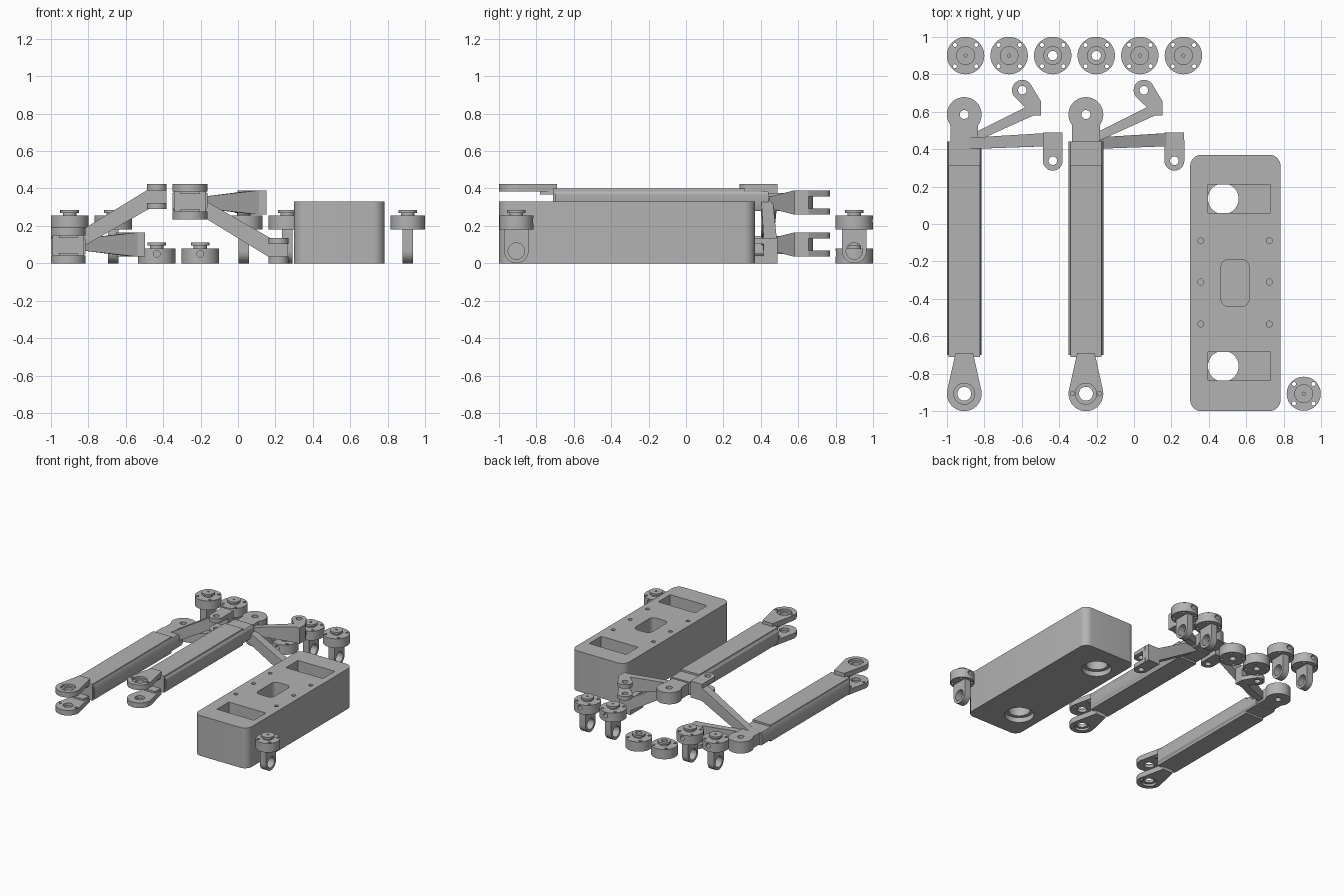
import bpy, bmesh
from math import cos, sin, pi, radians
from mathutils import Vector

if "Cube" in bpy.data.objects:
    bpy.data.objects.remove(bpy.data.objects["Cube"])

grey = bpy.data.materials.new("plain_grey")
grey.use_nodes = True
GREY = (0.45, 0.45, 0.45, 1)
grey.diffuse_color = GREY
grey.node_tree.nodes["Principled BSDF"].inputs["Base Color"].default_value = GREY


def circle(x, y, r, n=40):
    return [(x + r * cos(2 * pi * i / n), y + r * sin(2 * pi * i / n)) for i in range(n)]


def rect(x0, x1, y0, y1, r=0):
    if not r:
        return [(x0, y0), (x1, y0), (x1, y1), (x0, y1)]
    return [p for x in (x0 + r, x1 - r) for y in (y0 + r, y1 - r) for p in circle(x, y, r, 32)]


def slab(outline, z0, z1):
    """3D points of a vertical extrusion."""
    return [(x, y, z) for x, y in outline for z in (z0, z1)]


def rod(centre, axis, r, a, b):
    """Points of a horizontal cylinder reaching from a to b along its axis."""
    pts = []
    for u, v in circle(0, 0, r, 32):
        for t in (a, b):
            offset = Vector((t, u, v)) if axis == "x" else Vector((u, t, v))
            pts.append(tuple(Vector(centre) + offset))
    return pts


def hull(name, pts):
    bm = bmesh.new()
    for p in pts:
        bm.verts.new(p)
    res = bmesh.ops.convex_hull(bm, input=bm.verts[:])
    loose = {v for v in res["geom_interior"] + res["geom_unused"] if isinstance(v, bmesh.types.BMVert)}
    bmesh.ops.delete(bm, geom=list(loose), context="VERTS")
    bmesh.ops.dissolve_limit(bm, angle_limit=radians(0.5), verts=bm.verts[:], edges=bm.edges[:])
    bmesh.ops.recalc_face_normals(bm, faces=bm.faces[:])
    me = bpy.data.meshes.new(name)
    bm.to_mesh(me)
    bm.free()
    ob = bpy.data.objects.new(name, me)
    bpy.context.scene.collection.objects.link(ob)
    return ob


def part(name, pts, cuts=()):
    """Convex solid with convex cutouts."""
    ob = hull(name, pts)
    cutters = [hull("cutter", c) for c in cuts]
    for c in cutters:
        c.hide_render = True
        mod = ob.modifiers.new("cut", "BOOLEAN")
        mod.operation, mod.solver, mod.object = "DIFFERENCE", "EXACT", c
    if cutters:
        bpy.context.view_layer.update()
        ev = ob.evaluated_get(bpy.context.evaluated_depsgraph_get())
        me = bpy.data.meshes.new_from_object(ev)
        ob.modifiers.clear()
        ob.data = me
        for c in cutters:
            bpy.data.objects.remove(c)
    ob.data.materials.clear()
    ob.data.materials.append(grey)
    ob.data.shade_smooth()
    ob.data.set_sharp_from_angle(angle=radians(30))
    return ob


# Base block with two stepped pockets, a central pocket and screw holes
cuts = [slab(rect(0.465, 0.615, -0.44, -0.19, 0.04), 0.2, 0.4)]
for y in (0.135, -0.76):
    cuts.append(slab(rect(0.395, 0.73, y - 0.077, y + 0.077), 0.2, 0.4))
    cuts.append(slab(circle(0.477, y, 0.082), -0.1, 0.25))
    cuts.append(slab(circle(0.477, y, 0.11), -0.1, 0.04))
for x in (0.357, 0.723):
    cuts += [slab(circle(x, y, 0.016, 16), 0.25, 0.4) for y in (-0.09, -0.31, -0.535)]
part("base_block", slab(rect(0.3, 0.783, -1, 0.37, 0.06), 0, 0.33), cuts)


def arm(prefix, cx, flip):
    """Long arm with yoke, tongue and two side links; flip turns it upside down."""
    def add(name, pts, cuts=()):
        def place(ps):
            return [(x + cx, y, 0.425 - z if flip else z) for x, y, z in ps]
        part(prefix + name, place(pts), [place(c) for c in cuts])

    # Beam with bevelled sides and thicker middle
    section = [(s * x, z) for s in (-1, 1) for x, z in ((0.083, 0.04), (0.083, 0.145), (0.093, 0.055), (0.093, 0.125))]
    add("beam", [(x, y, z) for x, z in section for y in (-0.7, 0.44)])
    add("beam_cover", slab(rect(-0.083, 0.083, -0.71, 0.315), 0.025, 0.16))

    # Yoke plates with bearing seats
    yoke = circle(0, -0.907, 0.093) + rect(-0.047, 0.047, -0.75, -0.69)
    for name, z0, z1, seat in (("lower_yoke", 0, 0.042, (-0.1, 0.018)), ("upper_yoke", 0.148, 0.19, (0.172, 0.3))):
        cuts = [slab(circle(0, -0.907, 0.037), -0.1, 0.4), slab(circle(0, -0.907, 0.056), *seat)]
        if name == "lower_yoke":
            cuts += [slab(circle(x, -0.907, 0.011, 16), -0.1, 0.4) for x in (-0.072, 0.072)]
        add(name, slab(yoke, z0, z1), cuts)
    gusset = rect(-0.05, 0.05, -0.78, -0.69)
    add("lower_gusset", slab(gusset, 0.038, 0.056))
    add("upper_gusset", slab(gusset, 0.134, 0.152))

    # Rear tongue
    add("tongue_neck", slab(rect(-0.074, 0.074, 0.42, 0.56), 0.05, 0.145))
    add("tongue", slab(circle(0, 0.585, 0.093), 0.05, 0.145), [slab(circle(0, 0.585, 0.024, 24), 0, 0.3)])

    # Level link with its fork
    add("level_link", slab([(0.06, 0.44), (0.06, 0.49)], 0.07, 0.13)
        + slab([(0.34, 0.63), (0.37, 0.58)], 0.035, 0.165))
    add("level_elbow", slab([(0.33, 0.62), (0.36, 0.58), (0.41, 0.58), (0.41, 0.655), (0.36, 0.65)], 0.035, 0.165))
    eye = circle(0.31, 0.715, 0.055, 32)
    for name, z0, z1 in (("lower", 0.035, 0.068), ("upper", 0.132, 0.165)):
        add("level_fork_" + name, slab(eye + [(0.33, 0.62), (0.41, 0.655), (0.41, 0.6)], z0, z1),
            [slab(circle(0.31, 0.715, 0.023, 24), 0, 0.3)])

    # Sloping link with its fork
    add("sloping_link", [(0.01, 0.4, 0.05), (0.01, 0.46, 0.05), (0.01, 0.4, 0.14), (0.01, 0.46, 0.14)]
        + slab(rect(0.42, 0.43, 0.415, 0.485), 0.29, 0.39))
    add("sloping_elbow", slab(rect(0.42, 0.525, 0.415, 0.488), 0.29, 0.425))
    eye = circle(0.473, 0.338, 0.053, 32) + rect(0.42, 0.526, 0.338, 0.45)
    for name, z0, z1 in (("lower", 0.29, 0.322), ("upper", 0.39, 0.425)):
        add("sloping_fork_" + name, slab(eye, z0, z1), [slab(circle(0.473, 0.338, 0.023, 24), 0.2, 0.5)])


arm("left_end_", -0.907, False)
arm("middle_", -0.257, True)


def connector(prefix, x, y, r, eyed, side):
    """Round bolt flange with stepped boss, optionally carrying an eye below."""
    z0, z1 = (0.18, 0.255) if eyed else (0, 0.08)
    zc = (z0 + z1) / 2 + 0.01
    bore = slab(circle(x, y, 0.008 if eyed else 0.025, 20), 0.21 if eyed else -0.1, 0.5)
    d = r * 0.57
    cuts = [bore, rod((x, y, zc), "y", 0.018, side * (r - 0.04), side * (r + 0.05))]
    cuts += [slab(circle(x + i * d, y + j * d, 0.011, 16), -0.1, 0.5) for i in (-1, 1) for j in (-1, 1)]
    part(prefix + "flange", slab(circle(x, y, r, 48), z0, z1), cuts)
    part(prefix + "boss_neck", slab(circle(x, y, 0.036), z1 - 0.005, z1 + 0.016), [bore])
    part(prefix + "boss_cap", slab(circle(x, y, 0.05), z1 + 0.014, z1 + 0.03), [bore])
    if eyed:
        part(prefix + "eye", rod((x, y, 0.065), "x", 0.065, -0.028, 0.028)
             + slab(rect(x - 0.028, x + 0.028, y - 0.065, y + 0.065), 0.17, 0.185),
             [rod((x, y, 0.065), "x", 0.044, -0.1, 0.1)])


# Row of connectors along the back, and one by the block
for i in range(6):
    plain = i in (2, 3)
    connector("connector_%d_" % (i + 1), -0.9 + i * 0.2328, 0.9, 0.1, not plain, -1 if plain else 1)
connector("front_connector_", 0.907, -0.907, 0.091, True, 1)
